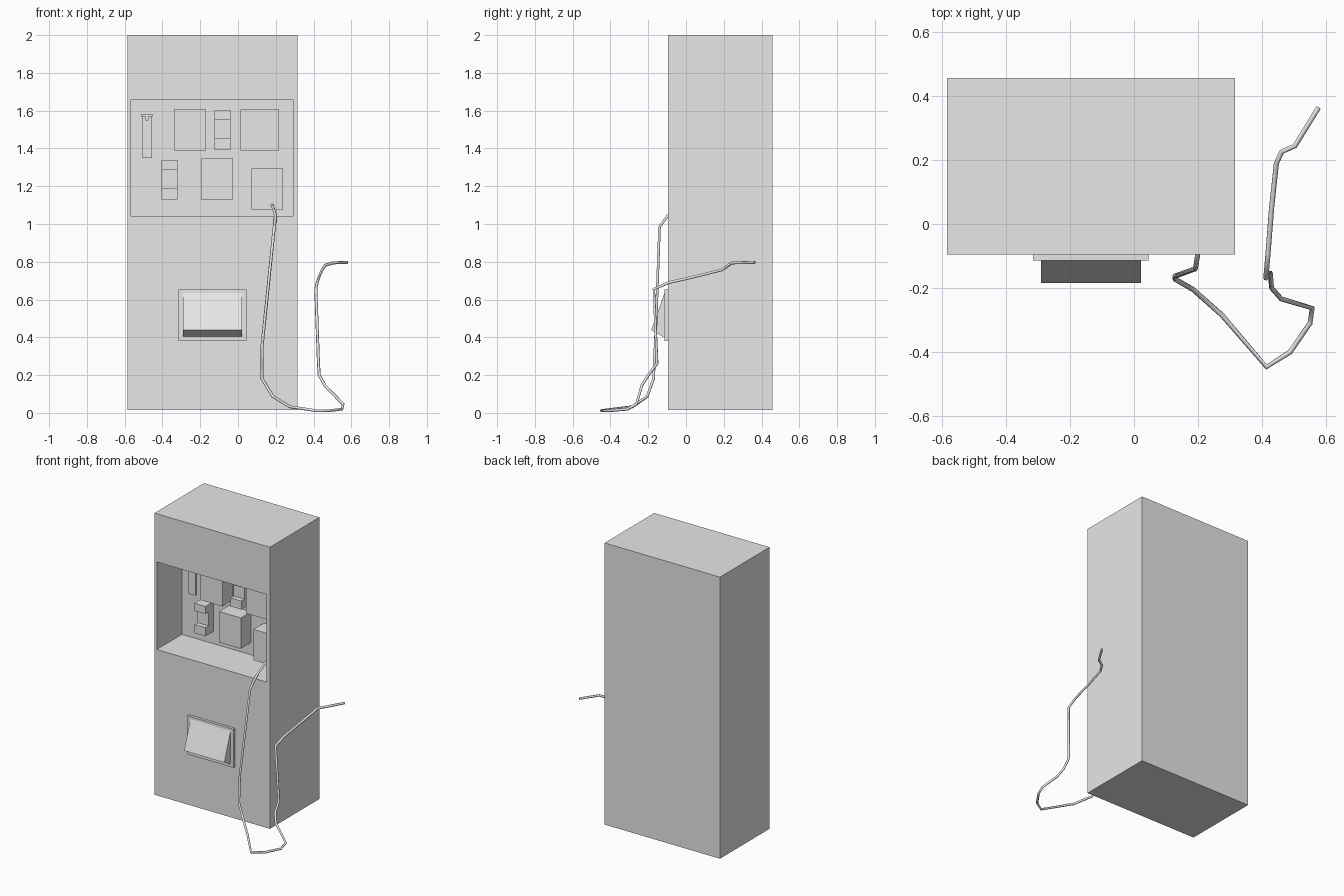
import bpy
import bmesh

old = bpy.data.objects.get("Cube")
if old:
    bpy.data.objects.remove(old, do_unlink=True)

# One flat colour for everything
grey = bpy.data.materials.new("light_grey")
grey.use_nodes = True
grey.diffuse_color = (0.8, 0.8, 0.8, 1)
grey.node_tree.nodes["Principled BSDF"].inputs["Base Color"].default_value = (0.8, 0.8, 0.8, 1)


def finish(name, bm):
    bmesh.ops.recalc_face_normals(bm, faces=bm.faces)
    mesh = bpy.data.meshes.new(name)
    bm.to_mesh(mesh)
    bm.free()
    mesh.materials.append(grey)
    obj = bpy.data.objects.new(name, mesh)
    bpy.context.collection.objects.link(obj)
    return obj


def box_bm(x, y, z):
    """Box between (low, high) pairs on each axis."""
    bm = bmesh.new()
    bmesh.ops.create_cube(bm, size=2)
    for v in bm.verts:
        v.co = [pair[c > 0] for pair, c in zip((x, y, z), v.co)]
    return bm


def box(name, x, y, z):
    return finish(name, box_bm(x, y, z))


def prism(name, x, profile):
    """Extrude a (y, z) profile along x."""
    bm = bmesh.new()
    face = bm.faces.new([bm.verts.new((x[0], y, z)) for y, z in profile])
    ext = bmesh.ops.extrude_face_region(bm, geom=[face])["geom"]
    for v in ext:
        if isinstance(v, bmesh.types.BMVert):
            v.co.x = x[1]
    return finish(name, bm)


# Cabinet with a deep recess sunk into its front
FRONT, BACK = -0.095, 0.185
rx, rz = (-0.567, 0.29), (1.043, 1.66)
bm = box_bm((-0.585, 0.315), (FRONT, 0.457), (0.015, 2.0))
bm.normal_update()
front = min(bm.faces, key=lambda f: f.calc_center_median().y)
bmesh.ops.inset_individual(bm, faces=[front], thickness=0.1)
for v in front.verts:
    v.co.x, v.co.z = rx[v.co.x > -0.135], rz[v.co.z > 1.0]
ring = bmesh.ops.extrude_discrete_faces(bm, faces=[front])["faces"][0]
for v in ring.verts:
    v.co.y = BACK
finish("cabinet", bm)

# Equipment blocks on the recess back wall
for name, x, z in (
    ("upper_right_block", (-0.34, -0.17), (1.39, 1.607)),
    ("upper_left_block", (0.013, 0.217), (1.39, 1.607)),
    ("lower_middle_block", (-0.197, -0.027), (1.13, 1.347)),
    ("cable_block", (0.072, 0.237), (1.076, 1.293)),
):
    box(name, x, (0.07, BACK), z)

# C-shaped brackets: two jaws joined by a shallower web
for name, x, z in (
    ("upper_bracket", (-0.125, -0.04), 1.393),
    ("lower_bracket", (-0.405, -0.32), 1.13),
):
    lo, hi, top = z + 0.06, z + 0.157, z + 0.21
    prism(name, x, [(BACK, z), (0.095, z), (0.095, lo), (0.13, lo),
                    (0.13, hi), (0.095, hi), (0.095, top), (BACK, top)])

# Narrow plate with a little hook at the top
box("slim_plate", (-0.508, -0.455), (0.174, BACK), (1.35, 1.572))
box("hook_bar", (-0.513, -0.45), (0.165, BACK), (1.57, 1.58))
box("hook_pin", (-0.49, -0.473), (0.162, BACK), (1.548, 1.571))

# Tray frame and tilted flap
box("flap_frame", (-0.316, 0.045), (-0.114, FRONT), (0.38, 0.652))
prism("flap", (-0.291, 0.022),
      [(-0.11, 0.405), (-0.125, 0.405), (-0.184, 0.438), (-0.114, 0.635), (-0.11, 0.635)])

# Loose cable hanging out of the recess and trailing around the side
path = [
    (0.18, 0.07, 1.1), (0.19, -0.02, 1.075), (0.199, -0.095, 1.045),
    (0.192, -0.14, 0.985), (0.128, -0.163, 0.36), (0.128, -0.172, 0.18),
    (0.185, -0.205, 0.087), (0.275, -0.285, 0.032), (0.414, -0.447, 0.012),
    (0.488, -0.4, 0.012), (0.55, -0.31, 0.02), (0.557, -0.263, 0.045),
    (0.46, -0.234, 0.145), (0.43, -0.2, 0.2), (0.426, -0.153, 0.262),
    (0.412, -0.17, 0.655), (0.419, -0.09, 0.69), (0.43, 0.05, 0.722),
    (0.445, 0.19, 0.757), (0.462, 0.226, 0.782), (0.503, 0.244, 0.794),
    (0.577, 0.364, 0.797),
]
curve = bpy.data.curves.new("cable_path", "CURVE")
curve.dimensions = "3D"
curve.bevel_depth = 0.008
curve.bevel_resolution = 1
curve.use_fill_caps = True
spline = curve.splines.new("POLY")
spline.points.add(len(path) - 1)
for p, co in zip(spline.points, path):
    p.co = (*co, 1)
curve.materials.append(grey)
cable = bpy.data.objects.new("cable", curve)
bpy.context.collection.objects.link(cable)
